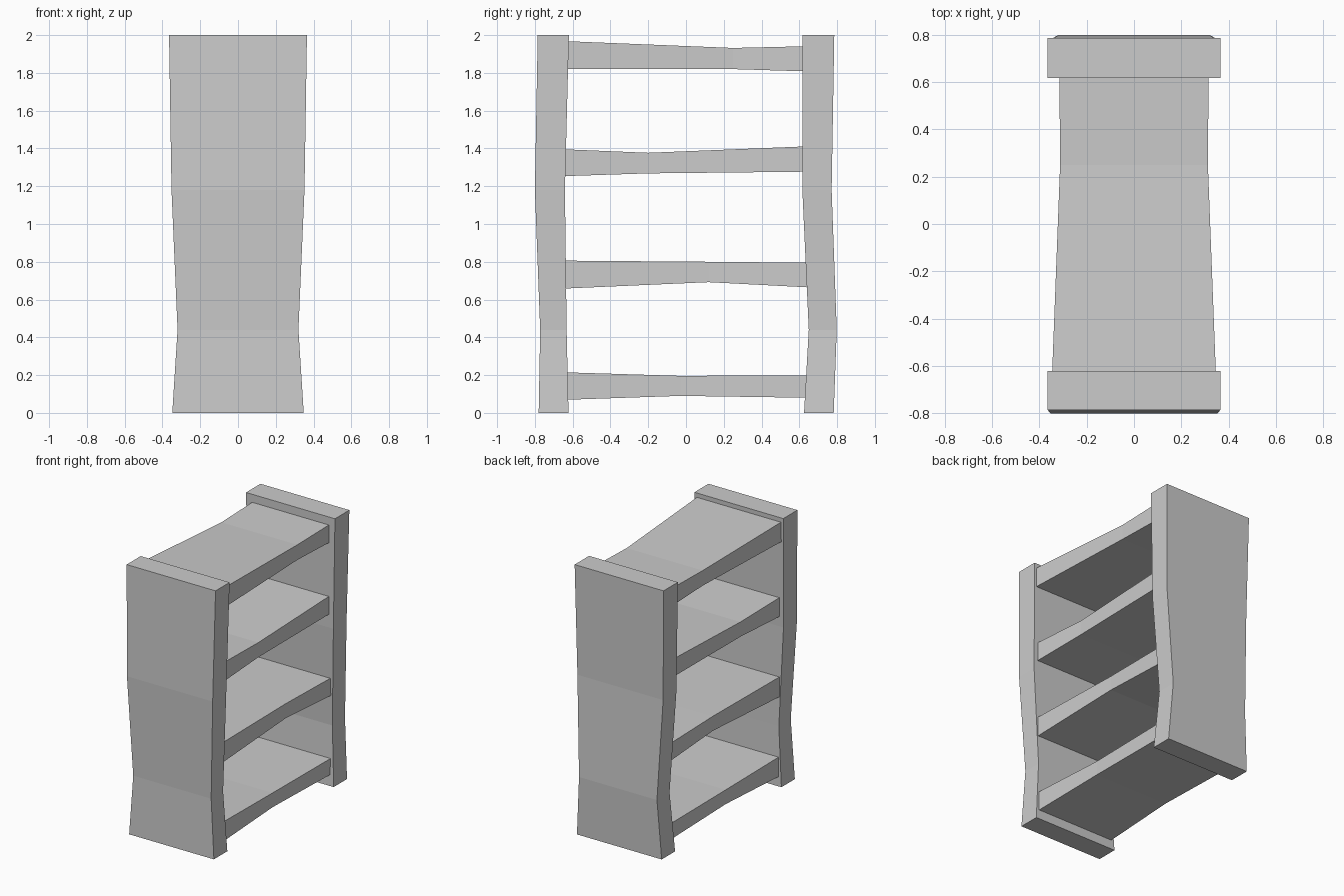
import bpy, bmesh

if "Cube" in bpy.data.objects:
    bpy.data.objects.remove(bpy.data.objects["Cube"])


def loft(name, rings):
    """Skin a chain of four-cornered cross-sections and cap both ends."""
    bm = bmesh.new()
    loops = [[bm.verts.new(p) for p in ring] for ring in rings]
    for a, b in zip(loops, loops[1:]):
        for i in range(4):
            j = (i + 1) % 4
            bm.faces.new((a[i], a[j], b[j], b[i]))
    bm.faces.new(loops[0])
    bm.faces.new(loops[-1])
    bmesh.ops.recalc_face_normals(bm, faces=bm.faces)
    mesh = bpy.data.meshes.new(name)
    bm.to_mesh(mesh)
    bm.free()
    obj = bpy.data.objects.new(name, mesh)
    bpy.context.collection.objects.link(obj)
    return obj


def side_panel(name, sections):
    # section: height, half width, y range
    loft(name, [[(-w, a, z), (w, a, z), (w, b, z), (-w, b, z)]
                for z, w, a, b in sections])


def shelf(name, sections):
    # section: y position, half width, underside and top heights
    loft(name, [[(-w, y, lo), (w, y, lo), (w, y, hi), (-w, y, hi)]
                for y, w, lo, hi in sections])


# Upright side panels, slightly warped
side_panel("front_side_panel", [
    (0, .348, -.78, -.622), (.44, .32, -.772, -.632),
    (1.18, .352, -.80, -.641), (2, .365, -.785, -.62)])
side_panel("back_side_panel", [
    (0, .348, .625, .782), (.44, .32, .65, .798),
    (1.18, .352, .616, .771), (2, .365, .616, .785)])

# Uneven shelf boards, ends let into the panels
shelf("top_shelf", [
    (-.64, .346, 1.821, 1.968), (.25, .312, 1.82, 1.932), (.64, .315, 1.808, 1.941)])
shelf("upper_shelf", [
    (-.66, .322, 1.253, 1.396), (-.2, .307, 1.268, 1.377), (.64, .315, 1.277, 1.411)])
shelf("lower_shelf", [
    (-.65, .322, .658, .806), (.12, .306, .692, .80), (.66, .315, .664, .795)])
shelf("bottom_shelf", [
    (-.65, .322, .069, .215), (-.03, .306, .09, .196), (.66, .315, .08, .199)])
